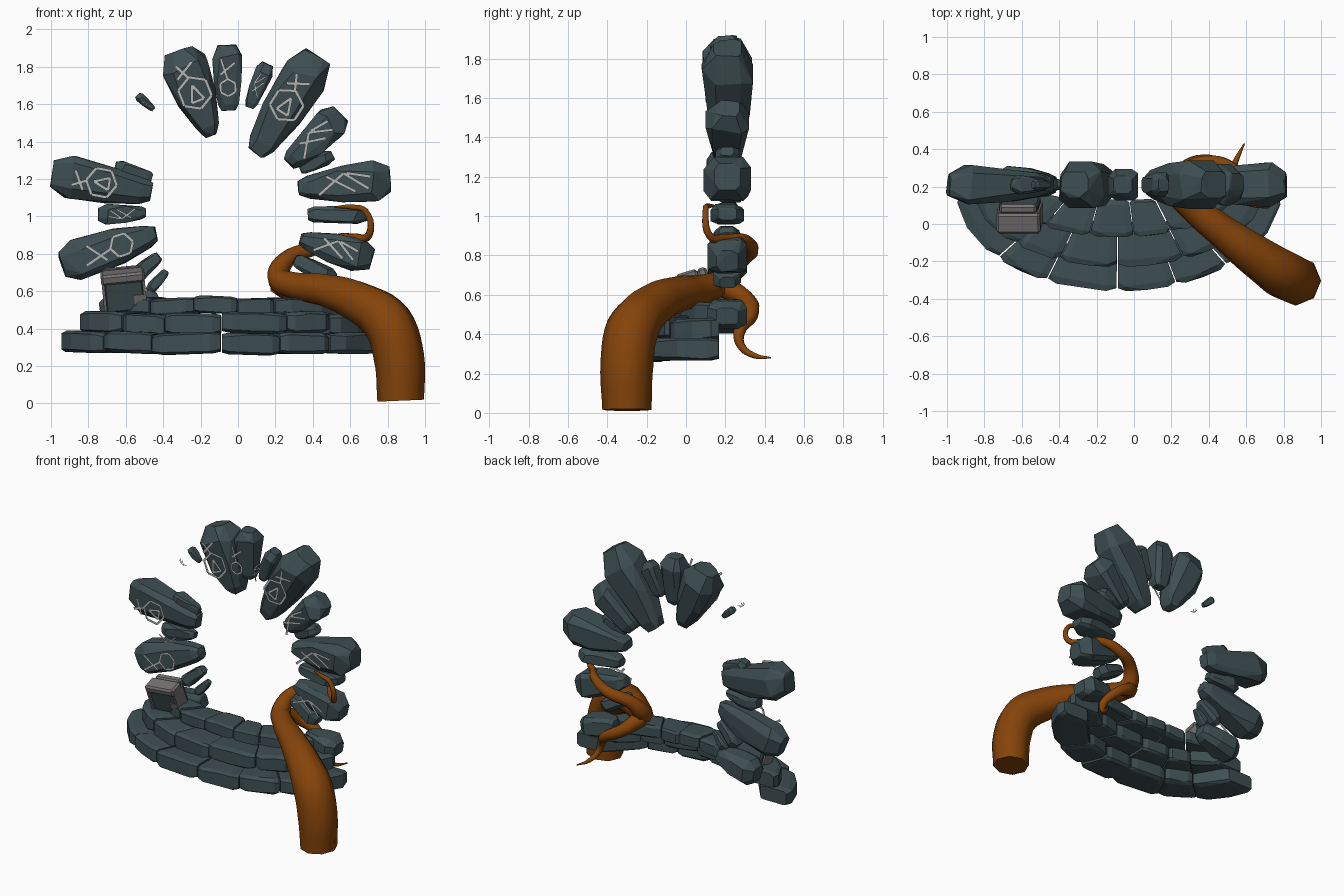
import bpy, bmesh, math, random
from mathutils import Vector, Matrix

random.seed(4)
if "Cube" in bpy.data.objects:
    bpy.data.objects.remove(bpy.data.objects["Cube"])


def material(name, rgb):
    mat = bpy.data.materials.new(name)
    mat.use_nodes = True
    mat.diffuse_color = (*rgb, 1)
    mat.node_tree.nodes["Principled BSDF"].inputs["Base Color"].default_value = (*rgb, 1)
    return mat


slate = material("slate stone", (.048, .077, .085))
bark = material("brown bark", (.235, .057, .003))
chalk = material("pale carving", (.45, .47, .46))
ash = material("ash grey", (.18, .165, .165))


def add_mesh(name, bm, mat):
    mesh = bpy.data.meshes.new(name)
    bmesh.ops.recalc_face_normals(bm, faces=bm.faces)
    bm.to_mesh(mesh)
    bm.free()
    mesh.materials.append(mat)
    obj = bpy.data.objects.new(name, mesh)
    bpy.context.collection.objects.link(obj)
    return obj


def hull(name, points, mat=slate):
    """Faceted rock: convex hull with nearly flat faces merged."""
    bm = bmesh.new()
    for p in points:
        bm.verts.new(p)
    bmesh.ops.convex_hull(bm, input=bm.verts)
    bmesh.ops.delete(bm, geom=[v for v in bm.verts if not v.link_faces], context='VERTS')
    bmesh.ops.dissolve_limit(bm, angle_limit=math.radians(9), verts=bm.verts, edges=bm.edges)
    return add_mesh(name, bm, mat)


def octagon(half_a, half_b, cut):
    """Chipped rectangle: each corner replaced by two points."""
    for sa in (-1, 1):
        for sb in (-1, 1):
            yield sa * half_a, sb * half_b * (1 - cut * random.uniform(.5, 1.5))
            yield sa * half_a * (1 - cut * random.uniform(.5, 1.5)), sb * half_b


# Floating arch stones: inner x, z, outer x, z, inner width, outer width, depth
ARCH_Y = .21
ring_stones = {
    "A": (-.46, 1.13, -1, 1.23, .13, .23, .21),
    "a": (-.46, 1.2, -.66, 1.27, .07, .08, .1),
    "B": (-.49, 1.02, -.75, 1.01, .06, .11, .13),
    "C": (-.43, .91, -.95, .74, .1, .22, .2),
    "c": (-.42, .79, -.58, .65, .06, .09, .12),
    "d": (-.38, .71, -.48, .6, .04, .06, .08),
    "e": (-.45, 1.57, -.54, 1.65, .03, .05, .06),
    "E": (-.14, 1.43, -.32, 1.89, .09, .25, .25),
    "F": (-.05, 1.56, -.06, 1.92, .1, .16, .17),
    "g": (.06, 1.58, .16, 1.82, .06, .1, .13),
    "H": (.09, 1.33, .43, 1.86, .13, .25, .26),
    "I": (.27, 1.28, .55, 1.55, .1, .18, .22),
    "j": (.33, 1.25, .51, 1.33, .06, .08, .12),
    "K": (.32, 1.15, .82, 1.2, .1, .22, .24),
    "l": (.37, 1.01, .7, 1.01, .08, .1, .17),
    "M": (.33, .88, .72, .77, .08, .18, .2),
    "n": (.3, .77, .52, .66, .07, .1, .14),
    # footing stones behind the steps
    "o": (.42, .53, .68, .49, .1, .14, .2),
    "p": (-.42, .55, -.74, .48, .12, .18, .2),
}
profile = ((0, 0, .42), (.1, .2, .6), (.45, .8, .88), (.8, 1, 1), (1, .6, .55))


def stone_frame(spec):
    start = Vector((spec[0], ARCH_Y, spec[1]))
    end = Vector((spec[2], ARCH_Y, spec[3]))
    along = end - start
    across = Vector((-along.z, 0, along.x)).normalized()
    return start, along, across


for number, spec in enumerate(ring_stones.values()):
    start, along, across = stone_frame(spec)
    w_in, w_out, depth = spec[4:]
    points = []
    for t, widen, thick in profile:
        width = w_in + (w_out - w_in) * widen
        if t == 0:
            width = w_in * .75
        if t == 1:
            width = w_out * .62
        for a, b in octagon(width / 2, depth * thick / 2, .42):
            wobble = random.uniform(-.06, .06) if .2 < t < 1 else random.uniform(0, .03) * (1 - 2 * t)
            points.append(start + along * (t + wobble) + across * a + Vector((0, b, 0)))
    hull(f"arch_stone_{number}", points)

# Abstract marks: thin strips hovering in front of the stones
MARK_Y = .06
hexagon = [(math.cos(i * math.pi / 3), math.sin(i * math.pi / 3)) for i in range(7)]
ringed = [hexagon, [(-.5, -.4), (.5, 0), (-.5, .4), (-.5, -.4)], [(.9, 0), (1.9, .5)], [(1.1, .7), (1.8, -.5)]]
crossed = [[(-1.8, -.6), (0, .7), (1.6, -.5)], [(-1.2, .6), (.7, -.6)], [(.2, .7), (1.8, .3)]]
looped = [[(x * .8 - .9, y * .8) for x, y in hexagon], [(-.2, 0), (1.8, .6)], [(.3, .7), (1.4, -.7)]]
marks = {"A": ringed, "E": ringed, "H": ringed, "C": looped, "F": looped, "e": crossed, "g": crossed,
         "B": crossed, "I": crossed, "K": crossed, "M": crossed}
for number, (key, strokes) in enumerate(marks.items()):
    spec = ring_stones[key]
    start, along, across = stone_frame(spec)
    size = spec[5] * .36
    origin = start + along * .5
    origin.y = MARK_Y
    bm = bmesh.new()
    for stroke in strokes:
        spots = [origin + along.normalized() * u * size + across * v * size for u, v in stroke]
        for p, q in zip(spots, spots[1:]):
            step = q - p
            side = Vector((-step.z, 0, step.x)).normalized() * min(.008, size * .12)
            bm.faces.new([bm.verts.new(c) for c in (p - side, q - side, q + side, p + side)])
    add_mesh(f"carved_mark_{number}", bm, chalk)

# Curved steps: radii, heights and the joints between blocks of each tier
CX, CY = -.08, .17
tiers = (
    ("lower", .87, .53, .24, .265, .38, (-.95, -.73, -.47, -.09, .23, .5, .79)),
    ("middle", .77, .4, .24, .375, .488, (-.85, -.63, -.4, -.09, .27, .5, .69)),
    ("upper", .62, .24, .2, .475, .568, (-.7, -.48, -.24, 0, .2, .54)),
)
for label, rx, ry, depth, low, high, joints in tiers:
    angles = [math.acos(max(-1, min(1, (x - CX) / rx))) for x in joints]
    for number, (a0, a1) in enumerate(zip(angles, angles[1:])):
        points = []
        lift = random.uniform(-.01, .008)
        tilt = random.uniform(-.012, .012)
        for t in (.01, .15, .5, .85, .99):
            angle = a0 + (a1 - a0) * t
            shrink = .86 if t < .1 or t > .9 else 1
            for a, b in octagon(depth / 2 * shrink, (high - low) / 2 * shrink, .25):
                inset = depth / 2 - a
                points.append((CX + (rx - inset) * math.cos(angle),
                               CY - (ry - inset) * math.sin(angle),
                               (low + high) / 2 + b + lift + tilt * (t - .5)))
        hull(f"{label}_step_block_{number}", points)


# Roots: tapered tubes through x, y, z, radius
def root(name, path):
    curve = bpy.data.curves.new(name, 'CURVE')
    curve.dimensions = '3D'
    curve.bevel_depth = 1
    curve.bevel_resolution = 2
    curve.resolution_u = 5
    curve.use_fill_caps = True
    spline = curve.splines.new('BEZIER')
    spline.bezier_points.add(len(path) - 1)
    for point, (x, y, z, r) in zip(spline.bezier_points, path):
        point.co = (x, y, z)
        point.radius = r
        point.handle_left_type = point.handle_right_type = 'AUTO'
    helper = bpy.data.objects.new(name + "_path", curve)
    bpy.context.collection.objects.link(helper)
    bpy.context.view_layer.update()
    mesh = bpy.data.meshes.new_from_object(helper.evaluated_get(bpy.context.evaluated_depsgraph_get()))
    bpy.data.objects.remove(helper)
    mesh.materials.clear()
    mesh.materials.append(bark)
    obj = bpy.data.objects.new(name, mesh)
    bpy.context.collection.objects.link(obj)
    bpy.ops.object.select_all(action='DESELECT')
    obj.select_set(True)
    bpy.context.view_layer.objects.active = obj
    bpy.ops.object.shade_smooth_by_angle(angle=math.radians(50))


root("main_root", [
    (.87, -.3, .015, .125), (.86, -.3, .25, .135), (.8, -.27, .43, .135), (.65, -.17, .54, .115),
    (.46, -.03, .605, .09), (.3, .1, .63, .075), (.22, .19, .67, .065), (.26, .27, .77, .047),
    (.41, .33, .83, .04), (.54, .29, .88, .03), (.62, .2, .885, .024), (.7, .12, .9, .02),
    (.68, .1, 1.03, .016), (.61, .11, 1.05, .014), (.52, .15, 1.05, .005)])
root("back_root", [
    (.22, .2, .64, .06), (.3, .31, .57, .045), (.42, .33, .5, .038), (.5, .27, .41, .03),
    (.52, .28, .34, .022), (.55, .35, .29, .014), (.59, .43, .28, .004)])

# Leaning block with a grey cap, standing on the steps
lean = Matrix.Translation((-.61, .05, .61)) @ Matrix.Rotation(-.1, 4, 'Y') @ Matrix.Rotation(.3, 4, 'X')


def block(name, centre, size, mat, bevel=0):
    bm = bmesh.new()
    bmesh.ops.create_cube(bm, size=1)
    bmesh.ops.scale(bm, vec=size, verts=bm.verts)
    bmesh.ops.translate(bm, vec=centre, verts=bm.verts)
    if bevel:
        bmesh.ops.bevel(bm, geom=bm.edges[:], offset=bevel, segments=1, affect='EDGES')
    bmesh.ops.transform(bm, matrix=lean, verts=bm.verts)
    add_mesh(name, bm, mat)


block("block_body", (0, .01, -.02), (.21, .13, .18), slate, .01)
block("block_cap_front", (0, -.02, .08), (.235, .11, .055), ash, .012)
block("block_cap_back", (0, .06, .08), (.2, .05, .05), ash, .012)
for x in (-.108, .108):
    block("block_side_trim", (x, -.01, -.02), (.015, .11, .17), ash)
block("block_front_patch", (.075, -.058, -.05), (.05, .008, .06), ash)
